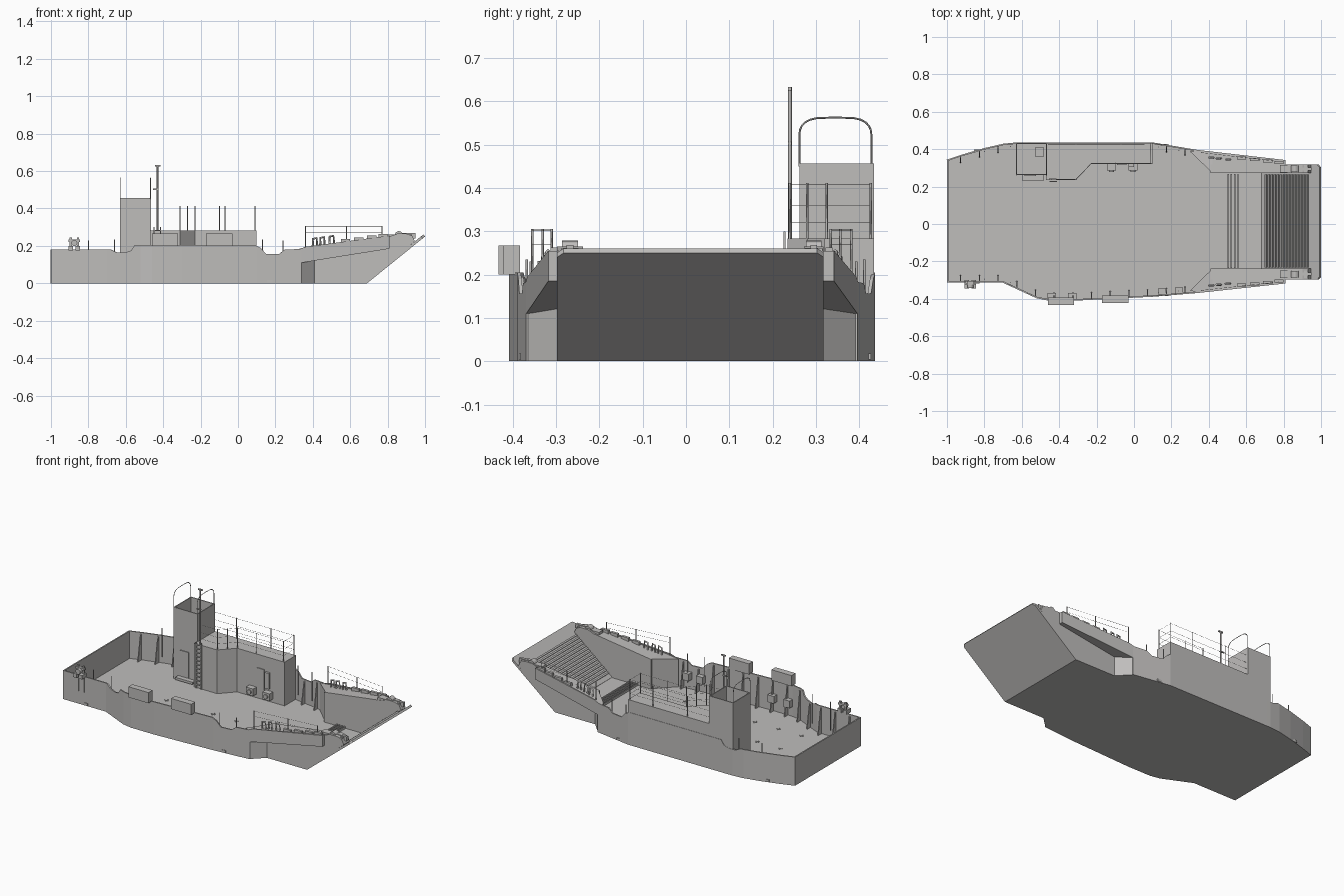
import bpy, bmesh, math
from mathutils import Vector

old = bpy.data.objects.get("Cube")
if old:
    bpy.data.objects.remove(old, do_unlink=True)

GREY = (0.52, 0.51, 0.50, 1)
mat = bpy.data.materials.new("hull grey")
mat.use_nodes = True
mat.diffuse_color = GREY
mat.node_tree.nodes["Principled BSDF"].inputs["Base Color"].default_value = GREY


def finish(name, bm, normals=True):
    if normals:
        bmesh.ops.recalc_face_normals(bm, faces=bm.faces)
    me = bpy.data.meshes.new(name)
    bm.to_mesh(me)
    bm.free()
    me.materials.append(mat)
    ob = bpy.data.objects.new(name, me)
    bpy.context.collection.objects.link(ob)
    return ob


def prism(name, pts, shift):
    """Solid made by sweeping a flat polygon along a vector."""
    bm = bmesh.new()
    face = bm.faces.new([bm.verts.new(p) for p in pts])
    out = bmesh.ops.extrude_face_region(bm, geom=[face], use_keep_orig=True)
    moved = [v for v in out["geom"] if isinstance(v, bmesh.types.BMVert)]
    bmesh.ops.translate(bm, vec=Vector(shift), verts=moved)
    return finish(name, bm)


def box(name, x0, x1, y0, y1, z0, z1):
    return prism(name, [(x0, y0, z0), (x1, y0, z0), (x1, y1, z0), (x0, y1, z0)], (0, 0, z1 - z0))


def sheet(name, quads):
    bm = bmesh.new()
    for q in quads:
        bm.faces.new([bm.verts.new(p) for p in q])
    bmesh.ops.remove_doubles(bm, verts=bm.verts, dist=0.0005)
    return finish(name, bm)


def tube(name, pts, r):
    cu = bpy.data.curves.new(name, "CURVE")
    cu.dimensions = "3D"
    cu.bevel_depth = r
    cu.bevel_resolution = 0
    cu.use_fill_caps = True
    sp = cu.splines.new("POLY")
    sp.points.add(len(pts) - 1)
    for p, co in zip(sp.points, pts):
        p.co = (*co, 1)
    cu.materials.append(mat)
    ob = bpy.data.objects.new(name, cu)
    bpy.context.collection.objects.link(ob)
    return ob


def drum(name, center, r, depth):
    """Cylinder lying across the ship."""
    ring = [(center[0] + r * math.cos(i * math.pi / 8), center[1] - depth / 2,
             center[2] + r * math.sin(i * math.pi / 8)) for i in range(16)]
    return prism(name, ring, (0, depth, 0))


def lerp(table, x):
    for (xa, va), (xb, vb) in zip(table, table[1:]):
        if x <= xb:
            return va + (vb - va) * max(0, x - xa) / (xb - xa)
    return table[-1][1]


# Hull outline in plan and the sheer line
LEFT = [(-1, .34), (-.92, .367), (-.8, .402), (-.7, .425), (-.63, .432), (.1, .432), (.34, .392), (.81, .338)]
RIGHT = [(-1, -.31), (-.7, -.31), (-.62, -.347), (-.52, -.393), (-.46, -.405), (-.3, -.405),
         (.1, -.385), (.34, -.365), (.81, -.314)]
TOP = [(-1, .18), (-.68, .18), (-.65, .165), (-.6, .165), (-.57, .175), (-.55, .205), (.09, .205), (.12, .19),
       (.15, .157), (.22, .157), (.25, .18), (.33, .183), (.36, .195), (.81, .255)]
KEEL = [(.34, .11), (.81, .185)]
YH = {1: .318, -1: -.298}
YIN = {1: .272, -1: -.238}
SIDES = [(1, "left", LEFT), (-1, "right", RIGHT)]

# Deck plate
bottom = [(x, y, 0) for x, y in RIGHT if x < .5] + [(.41, YH[-1], 0), (.69, YH[-1], 0),
          (.69, YH[1], 0), (.41, YH[1], 0)] + [(x, y, 0) for x, y in reversed(LEFT) if x < .5]
prism("deck_plate", bottom, (0, 0, .008))

for s, side, line in SIDES:
    # Side plating with thin bulwark
    xs = sorted({p[0] for p in line + TOP})
    quads = []
    for a, b in zip(xs, xs[1:]):
        if a < .34 < b:
            continue
        za, zb = (0, 0) if a < .34 else (lerp(KEEL, a), lerp(KEEL, b))
        ya, yb = lerp(line, a), lerp(line, b)
        quads.append([(a, ya, za), (b, yb, zb), (b, yb, lerp(TOP, b)), (a, ya, lerp(TOP, a))])
    plating = sheet(side + "_plating", quads)
    solid = plating.modifiers.new("thickness", "SOLIDIFY")
    solid.thickness = .008
    solid.offset = 0

    # Flared bow sponson: recess panel, underside, bulkhead, top, inner walls
    yh, yi = YH[s], YIN[s]
    y3, y8 = lerp(line, .34), lerp(line, .81)
    yb = lerp(line, .3) - s * .012
    t = lambda x: lerp(TOP, x) - .006
    sheet(side + "_sponson", [
        [(.34, y3, 0), (.41, yh, 0), (.41, yh, .121), (.34, y3, .11)],
        [(.34, y3, .11), (.41, yh, .121), (.81, yh, .185), (.81, y8, .185)],
        [(.81, yh, .185), (.81, y8, .185), (.81, y8, .255), (.81, yh, .255)],
        [(.3, yb, t(.34)), (.42, yi, t(.42)), (.42, lerp(line, .42), t(.42)), (.34, y3, t(.34))],
        [(.42, yi, t(.42)), (.81, yi, t(.81)), (.81, y8, t(.81)), (.42, lerp(line, .42), t(.42))],
        [(.3, yb, 0), (.42, yi, 0), (.42, yi, t(.42)), (.3, yb, t(.34))]])
    prism(side + "_bow_cheek", [(x, yi, z) for x, z in
          [(.41, 0), (.68, 0), (.945, .225), (.93, .255), (.9, .265), (.85, .265), (.81, .25), (.41, t(.41))]],
          (0, yh - yi, 0))

    # Bulwark stays
    for i in range(13):
        x = -.93 + i * .1
        if s == 1 and -.66 < x < .12:
            continue
        y, z = lerp(line, x) - s * .003, lerp(TOP, x) - .01
        prism(side + "_stay", [(x, y, .005), (x, y - s * .035, .005), (x, y - s * .008, z), (x, y, z)], (.006, 0, 0))

    # Bow rail, fairleads and winch
    rail = [(.36, .305), (.58, .305), (.77, .305)]
    for x, z in rail:
        y = lerp(line, x) - s * .008
        tube("bow_stanchion", [(x, y, lerp(TOP, x) - .01), (x, y, z)], .003)
    for z in (.27, .303):
        tube("bow_wire", [(x, lerp(line, x) - s * .008, z) for x, _ in rail], .0008)
    for x in (.40, .44, .49):
        y, z = lerp(line, x) - s * .03, lerp(TOP, x) - .008
        tube("bollard", [(x, y, z), (x, y, z + .045), (x + .02, y, z + .05), (x + .025, y, z)], .006)
    for x in (.55, .62, .69, .75):
        y, z = lerp(line, x) - s * .015, lerp(TOP, x) - .008
        box("fairlead", x, x + .05, y - .008, y + .008, z, z + .024)
    yc = (yh + yi) / 2
    drum("ramp_winch", (.86, yc, .257), .022, .036)
    box("winch_bed", .78, .93, yc - .02, yc + .02, .24, .262)
    box("ramp_hinge_arm", .88, .95, yc - .008, yc + .008, .24, .268)

# Stern plate
box("stern_plate", -1, -.992, -.31, .34, 0, .18)

# Bow ramp with clipped upper corners, slats and sill beams
d = Vector((.31, 0, .25))
n = Vector((-.25, 0, .31)).normalized()
prism("bow_ramp", [Vector((.69, y, 0)) + d * k for y, k in
      [(-.298, 0), (.318, 0), (.318, .96), (.303, 1), (-.283, 1), (-.298, .96)]], n * .014)
for i in range(15):
    p = Vector((.7, -.232, .007)) + d * (.04 + i * .051) + n * .013
    prism("ramp_slat", [p, p + d * .025, p + d * .025 + n * .01, p + n * .01], (0, .497, 0))
for x in (.5, .517, .535, .553):
    box("sill_beam", x, x + .007, -.235, .268, .005, .022)

# Deck house and open-topped bridge tower
HOUSE = [(-.47, .235), (-.31, .235), (-.23, .32), (.1, .32), (.1, .434), (-.47, .434)]
prism("deck_house", [(x, y, 0) for x, y in HOUSE], (0, 0, .283))
box("tower_base", -.632, -.465, .262, .434, 0, .3)
for name, x0, x1, y0, y1 in [("aft", -.632, -.626, .262, .434), ("fore", -.471, -.465, .262, .434),
                             ("inner", -.632, -.465, .262, .268), ("outer", -.632, -.465, .428, .434)]:
    box("tower_wall_" + name, x0, x1, y0, y1, .29, .457)
box("tower_console", -.53, -.48, .36, .41, .3, .39)
box("tower_step", -.60, -.48, .232, .264, .02, .035)

# Door, lockers, vents and ladder
box("tower_door", -.585, -.525, .257, .263, .04, .2)
box("house_door", -.09, -.04, .315, .321, .07, .2)
box("house_locker", -.03, 0, .306, .321, .09, .19)
for x in (-.145, -.03):
    box("deck_vent", x, x + .05, .285, .321, .03, .075)
    drum("vent_fan", (x + .025, .284, .052), .014, .012)
for x in (-.452, -.418):
    box("ladder_rail", x, x + .005, .225, .23, .01, .3)
for i in range(11):
    box("ladder_rung", -.45, -.415, .225, .23, .03 + i * .025, .035 + i * .025)
for x in (-.44, -.33, .15, .24):
    y = lerp(RIGHT, x)
    box("wall_vent", x - .022, x + .022, y, y + .035, .07, .115)

# Tower hoops and mast
for x in (-.63, -.467):
    arc = [(x, .345 - .083 * math.copysign(abs(math.cos(a)) ** .5, math.cos(a)), .525 + .038 * math.sin(a))
           for a in [math.pi * i / 12 for i in range(13)]]
    tube("tower_hoop", [(x, .262, .45)] + arc + [(x, .428, .45)], .0022)
tube("mast", [(-.43, .24, .28), (-.43, .24, .633)], .0045)
box("mast_cap", -.445, -.415, .236, .244, .625, .633)
box("mast_yard", -.455, -.425, .236, .244, .5, .506)

# House roof rail
RAIL = [(-.43, .24), (-.31, .24), (-.27, .28), (-.23, .325), (-.1, .325), (.09, .325), (.09, .427),
        (-.07, .427), (-.31, .427), (-.46, .427)]
for x, y in RAIL[1:-1]:
    tube("roof_stanchion", [(x, y, .28), (x, y, .412)], .0028)
for z in (.32, .36, .408):
    tube("roof_wire", [(x, y, z) for x, y in RAIL], .0008)

# Fender lockers outside the right bulwark
for x in (-.46, -.17):
    y = lerp(RIGHT, x + .07)
    box("fender_locker", x, x + .14, y - .028, y + .012, .2, .267)

# Stern davit
for x in (-.9, -.862):
    box("davit_post", x, x + .012, -.318, -.306, .08, .245)
    box("davit_foot", x - .006, x + .018, -.345, -.3, .175, .2)
box("davit_bar", -.905, -.845, -.325, -.305, .222, .234)
drum("davit_roller", (-.875, -.328, .215), .016, .03)

# Scuppers and small bulwark posts
for x in (-.84, .17):
    for s, side, line in SIDES:
        y = lerp(line, x) + s * .004
        box("scupper", x - .015, x + .015, y - .003, y + .003, .004, .018)
for x, z in [(-.8, .23), (-.66, .235), (.13, .235), (.24, .23)]:
    for s, side, line in SIDES:
        y = lerp(line, x) - s * .015
        tube("bulwark_post", [(x, y, .05), (x, y, z)], .003)

# Deck tie-down crosses
for i in range(6):
    for y in (-.005, -.215):
        x = -.655 + i * .162
        box("tie_down_a", x - .012, x + .012, y - .003, y + .003, .006, .011)
        box("tie_down_b", x - .003, x + .003, y - .012, y + .012, .006, .011)
